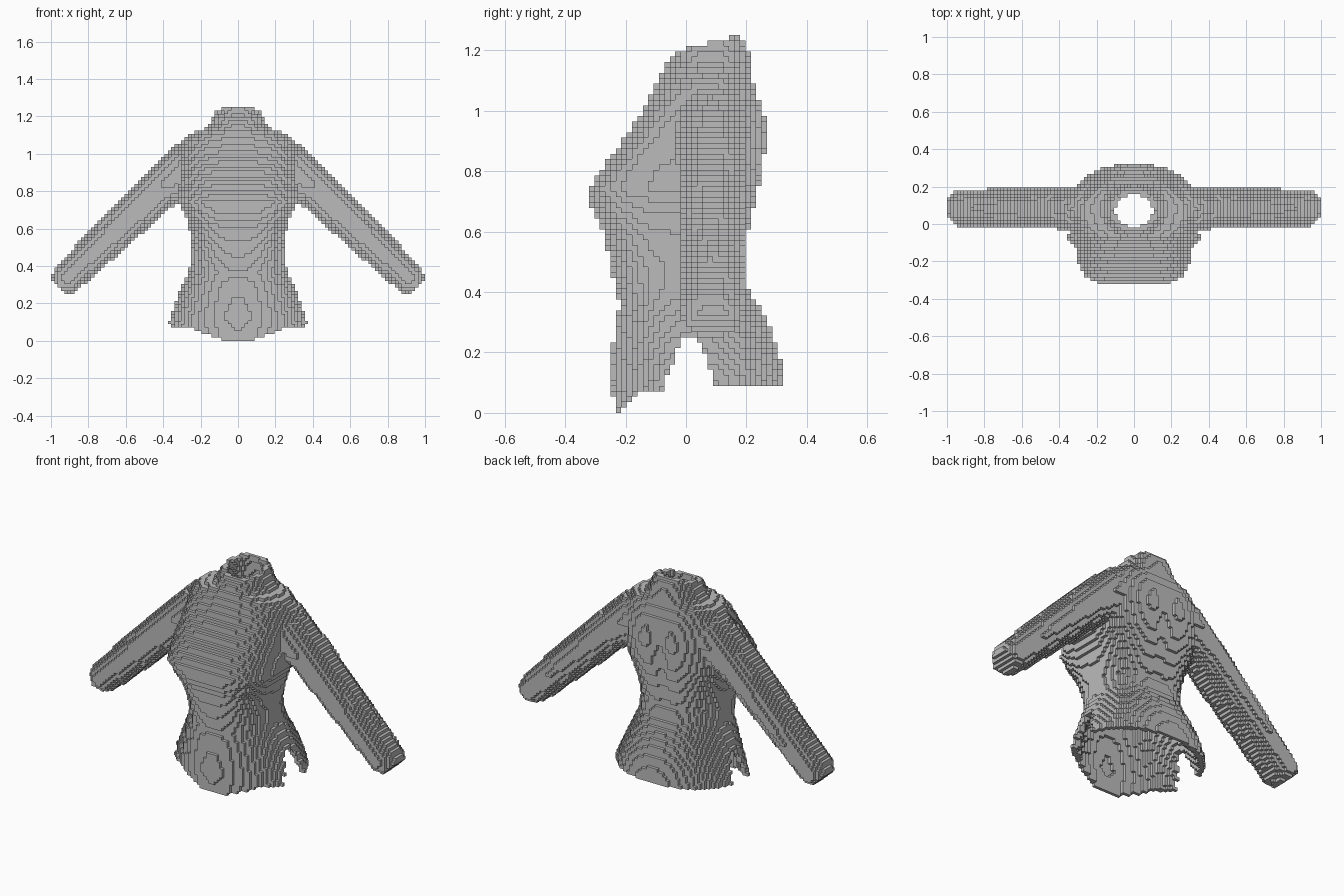
import bpy
import math
from itertools import product

if "Cube" in bpy.data.objects:
    bpy.data.objects.remove(bpy.data.objects["Cube"], do_unlink=True)

S = 2 / 112          # block size

# Torso sections: height, half width, front y, back y, y of the widest point,
# squareness of the front, depth of the groove along the spine
SECTIONS = [
    (-0.10, 0.40, -0.235, 0.33, 0.00, 1.7, 0),
    (0.05, 0.39, -0.24, 0.33, 0.00, 1.7, 0),
    (0.12, 0.375, -0.25, 0.32, 0.00, 1.7, 0),
    (0.20, 0.34, -0.245, 0.31, 0.00, 1.8, 0),
    (0.30, 0.295, -0.235, 0.27, 0.00, 2.0, 0),
    (0.36, 0.265, -0.22, 0.235, 0.00, 2.2, 0),
    (0.42, 0.25, -0.235, 0.205, 0.00, 2.3, 0),
    (0.50, 0.245, -0.25, 0.19, 0.00, 2.6, 0.01),
    (0.60, 0.26, -0.275, 0.215, 0.00, 3.0, 0.015),
    (0.68, 0.285, -0.315, 0.235, 0.00, 3.6, 0.02),
    (0.74, 0.315, -0.325, 0.25, 0.01, 4.0, 0.025),
    (0.80, 0.315, -0.285, 0.26, 0.03, 4.0, 0.03),
    (0.90, 0.31, -0.21, 0.275, 0.05, 3.8, 0.03),
    (1.00, 0.30, -0.14, 0.265, 0.07, 3.5, 0.02),
    (1.07, 0.29, -0.105, 0.235, 0.08, 3.0, 0),
    (1.105, 0.26, -0.09, 0.22, 0.08, 2.6, 0),
    (1.13, 0.18, -0.075, 0.215, 0.08, 2.3, 0),
    (1.16, 0.15, -0.06, 0.21, 0.08, 2.2, 0),
    (1.20, 0.135, -0.035, 0.205, 0.08, 2.2, 0),
    (1.25, 0.115, -0.03, 0.182, 0.08, 2.2, 0),
    (1.40, 0.115, -0.03, 0.18, 0.08, 2.2, 0),
]

# Sleeve stations in the x-z plane: x, z, radius, radius along y
SLEEVE = [(0.23, 0.955, 0.135, 0.125), (0.41, 0.82, 0.115, 0.112),
          (0.925, 0.325, 0.085, 0.099), (0.96, 0.292, 0.06, 0.08)]
SLEEVE_Y = 0.085

# Hem line along y: y, lowest height (long front, side slits, short back)
HEM = [(-0.40, 0.0), (-0.165, 0.0), (-0.13, 0.04), (-0.08, 0.08), (-0.03, 0.20),
       (0.0, 0.26), (0.04, 0.25), (0.07, 0.18), (0.10, 0.085), (0.40, 0.10)]
# Curve of the front hem along x
FRONT_HEM = [(0.0, 0.0), (0.06, 0.0), (0.12, 0.02), (0.20, 0.045), (0.24, 0.075), (0.40, 0.08)]


def lerp_table(table, t):
    """Interpolate the rows of a table by their first column."""
    for a, b in zip(table, table[1:]):
        if t <= b[0]:
            f = max(0.0, (t - a[0]) / (b[0] - a[0]))
            return [p + (q - p) * f for p, q in zip(a[1:], b[1:])]
    return list(table[-1][1:])


def in_torso(x, y, section):
    """Rounded section with its own squareness at the front."""
    w, front, back, mid, square, groove = section
    if y < mid:
        n, v = square, (mid - y) / (mid - front)
    else:
        back -= groove * math.exp(-(x / 0.06) ** 2)
        n, v = 2.2, (y - mid) / (back - mid)
    u = x / w
    return u < 1 and v < 1 and u ** n + v ** n < 1


def in_sleeve(x, y, z):
    """Tapered tube with round joints and a flat end at the cuff."""
    if x < 0.08 or abs(y - SLEEVE_Y) > 0.14:
        return False
    for (x0, z0, r0, s0), (x1, z1, r1, s1) in zip(SLEEVE, SLEEVE[1:]):
        dx, dz = x1 - x0, z1 - z0
        t = ((x - x0) * dx + (z - z0) * dz) / (dx * dx + dz * dz)
        if x0 > 0.4 and not 0 <= t <= 1:
            continue
        t = min(max(t, 0.0), 1.0)
        r, s = r0 + (r1 - r0) * t, s0 + (s1 - s0) * t
        d = math.hypot(x - x0 - dx * t, z - z0 - dz * t)
        if (d / r) ** 2 + ((y - SLEEVE_Y) / s) ** 2 < 1:
            return True
    return False


def above_hem(x, y, z):
    lowest = lerp_table(HEM, y)[0]
    if y < 0:
        lowest = max(lowest, lerp_table(FRONT_HEM, x)[0])
    return z >= lowest


# Solid garment on one half of the block grid
solid = {}
for k in range(-4, 76):
    z = (k + 0.5) * S
    section = lerp_table(SECTIONS, z)
    for i, j in product(range(0, 56), range(-20, 20)):
        x, y = (i + 0.5) * S, (j + 0.5) * S
        if in_torso(x, y, section):
            solid[i, j, k] = "collar" if z > 1.14 else "bodice"
        elif in_sleeve(x, y, z):
            solid[i, j, k] = "sleeve"

# Keep the outer skin, then trim the hem and the neck opening
AROUND = [d for d in product((-1, 0, 1), repeat=3) if any(d)]
skin = {}
for (i, j, k), part in solid.items():
    x, y, z = (i + 0.5) * S, (j + 0.5) * S, (k + 0.5) * S
    if k < 0 or z > 1.205 + 0.26 * y:
        continue
    if part != "sleeve" and z < 0.3 and not above_hem(x, y, z):
        continue
    if all((max(i + a, 0), j + b, k + c) in solid for a, b, c in AROUND):
        continue
    if part == "sleeve":
        skin[i, j, k], skin[-1 - i, j, k] = "left_sleeve", "right_sleeve"
    else:
        skin[i, j, k] = skin[-1 - i, j, k] = part

# One fabric colour
fabric = bpy.data.materials.new("grey_fabric")
fabric.use_nodes = True
GREY = (0.5, 0.5, 0.5, 1.0)
fabric.diffuse_color = GREY
fabric.node_tree.nodes["Principled BSDF"].inputs["Base Color"].default_value = GREY

# Exposed sides of a block: direction and outward-wound corners
SIDES = []
for axis, sign in product(range(3), (0, 1)):
    corners = []
    for u, v in ((0, 0), (1, 0), (1, 1), (0, 1)):
        c = [0, 0, 0]
        c[axis], c[(axis + 1) % 3], c[(axis + 2) % 3] = sign, u, v
        corners.append(tuple(c))
    step = [0, 0, 0]
    step[axis] = 2 * sign - 1
    SIDES.append((step, corners if sign else corners[::-1]))


def build_part(name):
    """Make one object from the visible block sides of a part."""
    index, faces = {}, []
    for (i, j, k), part in skin.items():
        if part != name:
            continue
        for (a, b, c), corners in SIDES:
            if (i + a, j + b, k + c) not in skin:
                faces.append([index.setdefault((i + p, j + q, k + r), len(index))
                              for p, q, r in corners])
    mesh = bpy.data.meshes.new(name)
    mesh.from_pydata([(p * S, q * S, r * S) for p, q, r in index], [], faces)
    mesh.materials.append(fabric)
    mesh.update()
    bpy.context.collection.objects.link(bpy.data.objects.new(name, mesh))


for part_name in ("bodice", "collar", "left_sleeve", "right_sleeve"):
    build_part(part_name)
